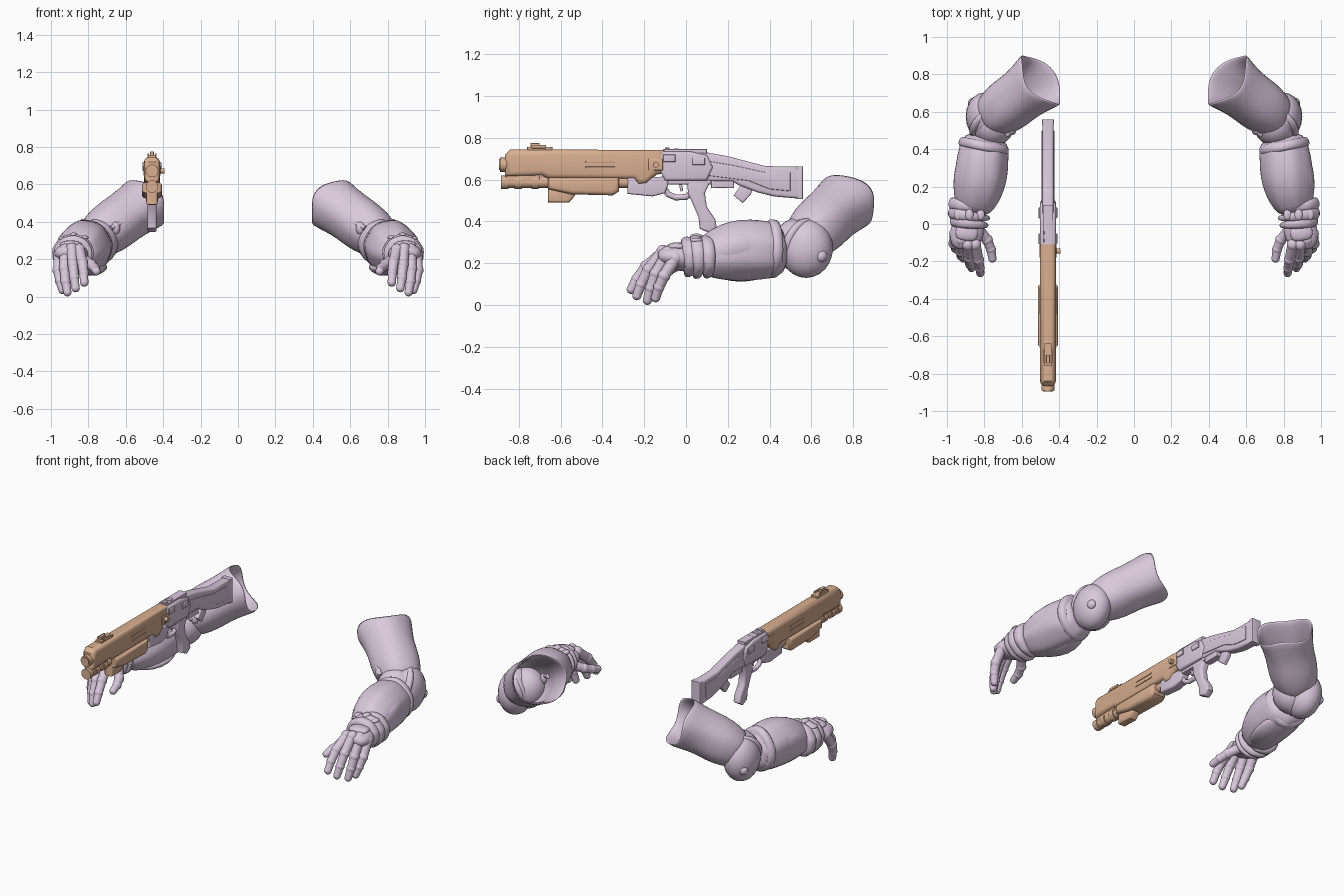
import bpy, bmesh, math
from mathutils import Vector, Matrix

if "Cube" in bpy.data.objects:
    bpy.data.objects.remove(bpy.data.objects["Cube"])


def material(name, rgb):
    m = bpy.data.materials.new(name)
    m.use_nodes = True
    m.diffuse_color = (*rgb, 1)
    m.node_tree.nodes["Principled BSDF"].inputs["Base Color"].default_value = (*rgb, 1)
    return m


LILAC = material("pale lilac", (0.70, 0.58, 0.72))
TAN = material("warm tan", (0.70, 0.43, 0.28))
GX = -0.46  # gun centre plane


def finish(name, bm, mat, side=1, subdiv=0, shell=0, angle=40):
    """Turn a bmesh into a smooth-shaded object, mirrored when side is -1."""
    for v in bm.verts:
        v.co.x *= side
    bmesh.ops.recalc_face_normals(bm, faces=bm.faces)
    mesh = bpy.data.meshes.new(name)
    bm.to_mesh(mesh)
    bm.free()
    mesh.materials.append(mat)
    ob = bpy.data.objects.new(name, mesh)
    bpy.context.collection.objects.link(ob)
    bpy.ops.object.select_all(action='DESELECT')
    ob.select_set(True)
    bpy.context.view_layer.objects.active = ob
    bpy.ops.object.shade_smooth_by_angle(angle=math.radians(angle))
    if shell:
        mod = ob.modifiers.new("shell", 'SOLIDIFY')
        mod.thickness = shell
        mod.offset = -1
    if subdiv:
        ob.modifiers.new("smooth", 'SUBSURF').levels = subdiv
        ob.modifiers["smooth"].render_levels = subdiv
    return ob


def loft(name, rings, side, lobes=0, depth=0, wave=0, shell=0, n=24, subdiv=1):
    """Skin rings of (x, y, z, side radius, up radius) along a path."""
    bm = bmesh.new()
    pts = [Vector(r[:3]) for r in rings]
    loops = []
    for i, r in enumerate(rings):
        t = (pts[min(i + 1, len(pts) - 1)] - pts[max(i - 1, 0)]).normalized()
        across = t.cross(Vector((0, 0, 1))).normalized()
        up = across.cross(t)
        loop = []
        for k in range(n):
            a = math.tau * k / n
            f = 1 + depth * math.sin(lobes * a + i * 0.5)
            p = pts[i] + f * (across * r[3] * math.cos(a) + up * r[4] * math.sin(a))
            if i == 0:
                p -= t * wave * math.sin(3 * a)
            loop.append(bm.verts.new(p))
        loops.append(loop)
    for a, b in zip(loops, loops[1:]):
        for k in range(n):
            bm.faces.new((a[k], a[(k + 1) % n], b[(k + 1) % n], b[k]))
    if not shell:
        bm.faces.new(loops[0])
        bm.faces.new(loops[-1])
    return finish(name, bm, LILAC, side, subdiv, shell, 80)


def ball(name, centre, radii, side=1, mat=LILAC):
    bm = bmesh.new()
    bmesh.ops.create_uvsphere(bm, u_segments=20, v_segments=12, radius=1,
                              matrix=Matrix.Translation(centre) @ Matrix.Diagonal((*radii, 1)))
    return finish(name, bm, mat, side, angle=80)


def rod(name, a, b, r, mat, side=1, r2=None):
    a, b = Vector(a), Vector(b)
    bm = bmesh.new()
    turn = (b - a).to_track_quat('Z', 'Y').to_matrix().to_4x4()
    bmesh.ops.create_cone(bm, cap_ends=True, segments=24, radius1=r, radius2=r2 or r,
                          depth=(b - a).length, matrix=Matrix.Translation((a + b) / 2) @ turn)
    return finish(name, bm, mat, side)


def plate(name, outline, width, mat, bevel=0.008, x=GX):
    """Extrude a (y, z) outline across x and round its rims."""
    bm = bmesh.new()
    face = bm.faces.new([bm.verts.new((x - width / 2, y, z)) for y, z in outline])
    out = bmesh.ops.extrude_face_region(bm, geom=[face])
    bmesh.ops.translate(bm, vec=(width, 0, 0),
                        verts=[v for v in out["geom"] if isinstance(v, bmesh.types.BMVert)])
    rims = [e for e in bm.edges if abs(e.verts[0].co.x - e.verts[1].co.x) < 1e-5]
    bmesh.ops.bevel(bm, geom=rims, offset=bevel, segments=3, profile=0.5,
                    affect='EDGES', clamp_overlap=True)
    return finish(name, bm, mat)


def block(name, y0, y1, z0, z1, width, mat, bevel=0.005, x=GX):
    return plate(name, [(y0, z0), (y1, z0), (y1, z1), (y0, z1)], width, mat, bevel, x)


# Arms
for label, s in (("left", 1), ("right", -1)):
    loft(label + "_upper_arm", [(.495, .773, .502, .172, .152), (.55, .73, .465, .152, .143),
         (.61, .685, .425, .143, .138), (.67, .64, .38, .147, .142),
         (.73, .595, .335, .135, .13), (.77, .57, .31, .11, .11)],
         s, lobes=5, depth=.02, wave=.02, shell=.012)
    ball(label + "_elbow_joint", (.755, .53, .29), (.115, .115, .125), s)
    # Elbow dome with rolled lip and low nub
    ball(label + "_elbow_pad", (.80, .575, .272), (.10, .128, .142), s)
    loft(label + "_elbow_lip", [(.765, .53, .30, .09, .11), (.775, .54, .295, .118, .137),
         (.79, .555, .285, .122, .14), (.80, .567, .28, .10, .12)], s)
    ball(label + "_elbow_nub", (.862, .645, .235), (.026, .03, .03), s)
    # Forearm with overlapping shells
    loft(label + "_forearm", [(.785, .475, .27, .10, .10), (.795, .43, .265, .13, .132),
         (.81, .36, .265, .138, .143), (.818, .27, .265, .144, .150), (.835, .18, .25, .134, .138),
         (.855, .11, .235, .112, .108), (.87, .06, .23, .085, .085)], s, lobes=7, depth=.03)
    loft(label + "_forearm_cap", [(.797, .45, .27, .116, .118), (.80, .435, .27, .135, .14),
         (.807, .40, .27, .138, .143), (.81, .385, .27, .12, .13)], s, lobes=4, depth=.02)
    loft(label + "_forearm_ridge", [(.885, .42, .27, .02, .05), (.905, .34, .29, .045, .07),
         (.925, .24, .28, .045, .075), (.93, .15, .25, .035, .06), (.93, .09, .24, .015, .04)], s, n=12)
    loft(label + "_forearm_underplate", [(.76, .42, .18, .05, .02), (.77, .32, .15, .08, .04),
         (.79, .22, .145, .075, .035), (.83, .11, .16, .05, .02)], s, lobes=3, depth=.05, n=16)
    # Wrist cuffs
    for i, (y, r) in enumerate(((.095, .113), (.045, .115), (.005, .106))):
        loft(f"{label}_wrist_cuff_{i + 1}", [(.876, y + .03, .23, r * .88, r * .82),
             (.88, y + .015, .23, r, r * .93), (.885, y - .012, .23, r, r * .93),
             (.885, y - .026, .228, r * .85, r * .78)], s, lobes=9, depth=.025)
    for i, (x, z) in enumerate(((.82, .315), (.88, .33), (.94, .31))):
        ball(f"{label}_cuff_stud_{i + 1}", (x, .05, z), (.022, .03, .012), s)
    # Strap clip inside the elbow
    rod(label + "_strap_clip", (.605, .535, .405), (.68, .475, .365), .014, LILAC, s)
    ball(label + "_strap_clip_base", (.655, .5, .365), (.025, .025, .035), s)
    # Hand
    loft(label + "_palm", [(.882, .02, .225, .08, .07), (.888, -.03, .225, .092, .063),
         (.9, -.07, .232, .087, .053), (.902, -.105, .235, .078, .045),
         (.9, -.135, .225, .05, .028)], s)
    loft(label + "_hand_plate", [(.885, 0, .275, .05, .015), (.893, -.03, .28, .065, .022),
         (.897, -.07, .28, .06, .02), (.9, -.09, .275, .045, .012)], s, n=16)
    fingers = {
        "index": ((.85, -.11, .25), (.832, -.19, .185), (.825, -.235, .125), (.822, -.262, .075)),
        "middle": ((.888, -.11, .255), (.882, -.18, .17), (.876, -.215, .1), (.868, -.235, .045)),
        "ring": ((.925, -.085, .25), (.928, -.145, .15), (.922, -.17, .08), (.912, -.185, .023)),
        "little": ((.955, -.05, .225), (.962, -.105, .14), (.952, -.13, .085), (.938, -.145, .035)),
        "thumb": ((.83, -.03, .2), (.785, -.085, .17), (.765, -.135, .15), (.757, -.185, .135))}
    for fname, joints in fingers.items():
        for i, (a, b) in enumerate(zip(joints, joints[1:])):
            r = .031 - .003 * i
            rod(f"{label}_{fname}_finger_{i + 1}", a, b, r * .96, LILAC, s, r * .87)
            ball(f"{label}_{fname}_knuckle_{i + 1}", a, (r * 1.07,) * 3, s)
        ball(f"{label}_{fname}_fingertip", joints[-1], (.022,) * 3, s)

# Gun barrel housing and muzzle
plate("barrel_housing", [(-.865, .615), (-.865, .72), (-.84, .745), (-.10, .742), (-.10, .63),
      (-.14, .625), (-.19, .58), (-.23, .578), (-.25, .605), (-.66, .605), (-.69, .62)],
      .084, TAN, .025)
rod("muzzle", (GX, -.89, .672), (GX, -.8, .672), .034, TAN)
rod("muzzle_bore_ring", (GX, -.895, .672), (GX, -.88, .672), .026, TAN)
rod("magazine_tube", (GX, -.87, .588), (GX, -.2, .588), .027, TAN)
for i, y in enumerate((-.885, -.82, -.74)):
    rod(f"tube_collar_{i + 1}", (GX, y, .588), (GX, y + .035, .588), .033, TAN)
block("tube_bracket", -.86, -.70, .575, .63, .05, TAN)
# Pump grip
plate("pump_grip", [(-.66, .61), (-.66, .555), (-.55, .53), (-.35, .525), (-.32, .545),
      (-.32, .61)], .108, TAN, .02)
plate("pump_hook", [(-.66, .56), (-.66, .492), (-.56, .49), (-.53, .525), (-.53, .56)],
      .06, TAN, .012)
# Housing rails, foresight and bolt
for i, z in enumerate((.655, .683)):
    block(f"housing_rail_{i + 1}", -.48, -.34, z, z + .007, .092, TAN, .001)
block("sight_base", -.76, -.64, .738, .757, .045, TAN)
block("sight_post", -.745, -.70, .75, .775, .02, TAN, .003)
for i, x in enumerate((-.02, .02)):
    block(f"sight_wing_{i + 1}", -.74, -.67, .75, .766, .01, TAN, .002, GX + x)
rod("bolt_handle", (GX, -.145, .672), (GX + .068, -.145, .672), .014, TAN)
block("bolt_plate", -.18, -.11, .645, .7, .092, TAN)

# Receiver and stock
plate("receiver", [(-.125, .64), (-.125, .735), (.02, .735), (.10, .718), (.13, .66),
      (.10, .595), (-.10, .595)], .085, LILAC, .015)
plate("stock", [(.0, .737), (.09, .732), (.2, .712), (.38, .665), (.55, .662), (.555, .508),
      (.42, .52), (.34, .54), (.25, .575), (.22, .592), (.0, .595)], .06, LILAC, .014)
plate("stock_panel", [(.1, .69), (.22, .67), (.38, .635), (.5, .635), (.5, .545), (.4, .555),
      (.3, .595), (.1, .62)], .068, LILAC, .004)
block("butt_pad", .53, .56, .507, .664, .064, LILAC)
plate("stock_lug", [(.228, .525), (.272, .488), (.31, .53), (.325, .57), (.27, .585)],
      .035, LILAC)
block("stock_catch", .12, .23, .56, .61, .045, LILAC)
block("receiver_top_rail", -.11, .10, .725, .746, .055, LILAC, .004)
for i in range(5):
    y = -.10 + i * .042
    block(f"rail_tooth_{i + 1}", y, y + .022, .73, .753 - i * .003, .04, LILAC, .003)
for i, (y, z) in enumerate(((-.08, .705), (.06, .69))):
    block(f"receiver_side_plate_{i + 1}", y - .03, y + .03, z - .02, z + .015, .1, LILAC, .006)
# Lower frame, trigger guard and grip
plate("lower_frame", [(-.28, .61), (-.28, .532), (-.16, .52), (-.10, .535), (-.085, .575),
      (-.085, .615)], .06, LILAC, .01)
guard = [(-.105, .56), (-.085, .53), (-.05, .515), (.0, .517), (.03, .54)]
for i, (a, b) in enumerate(zip(guard, guard[1:])):
    rod(f"trigger_guard_{i + 1}", (GX, *a), (GX, *b), .014, LILAC)
    ball(f"trigger_guard_bend_{i + 1}", (GX, *b), (.014,) * 3)
block("guard_top", -.10, .12, .578, .61, .05, LILAC)
rod("trigger", (GX, -.03, .6), (GX, -.02, .545), .007, LILAC)
plate("pistol_grip", [(.005, .6), (.12, .6), (.09, .535), (.10, .47), (.14, .41), (.147, .37),
      (.11, .345), (.065, .366), (.06, .42), (.03, .49), (.01, .53)], .05, LILAC, .012)
